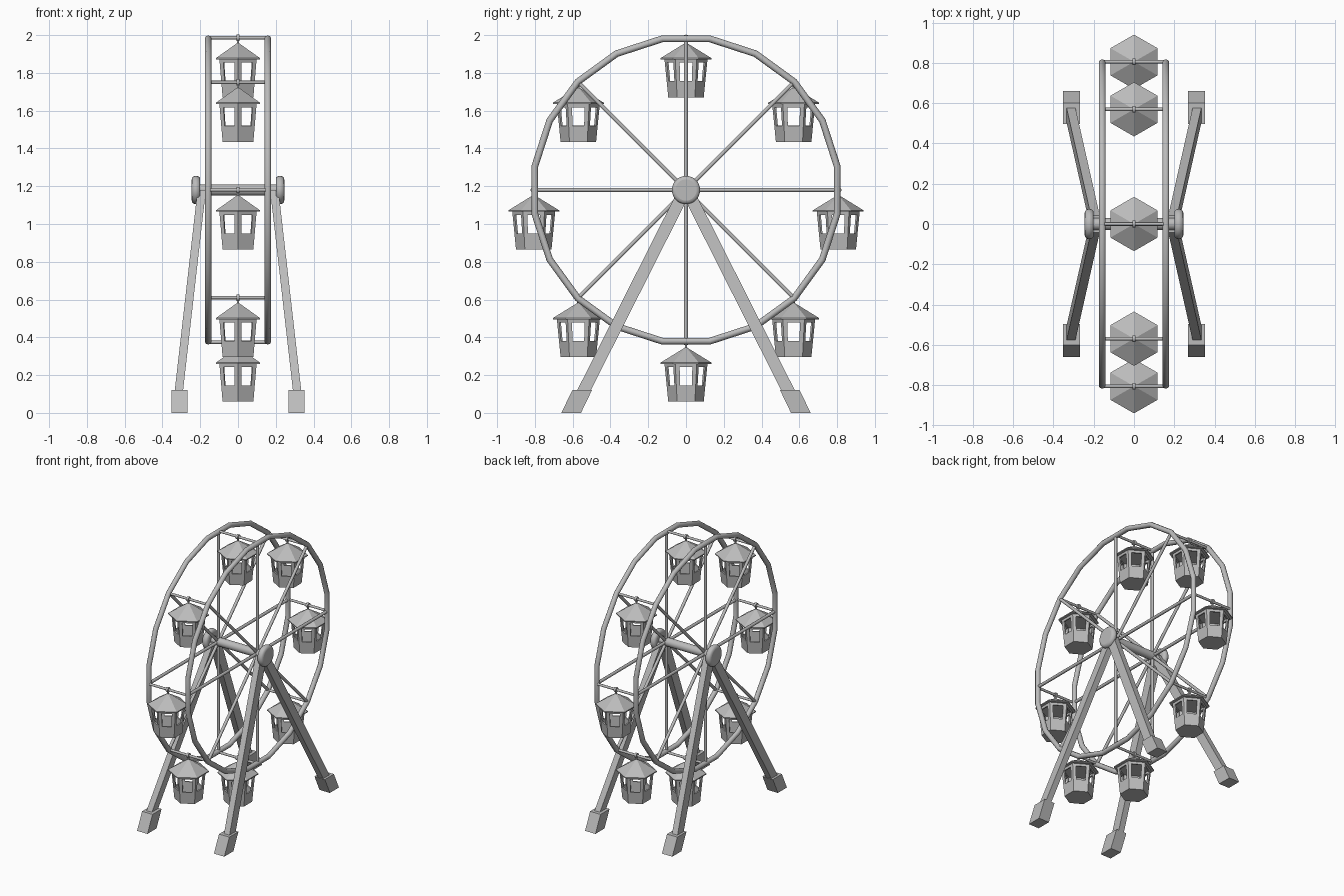
import bpy, bmesh, math
from mathutils import Vector, Matrix

if "Cube" in bpy.data.objects:
    bpy.data.objects.remove(bpy.data.objects["Cube"])

HUB_Z, RIM_R, RIM_X = 1.18, 0.81, 0.158
grey = bpy.data.materials.new("plain_grey")
grey.diffuse_color = (0.5, 0.5, 0.5, 1)
grey.use_nodes = True
grey.node_tree.nodes["Principled BSDF"].inputs["Base Color"].default_value = grey.diffuse_color


def finish(ob, name, smooth=False):
    ob.name = name
    ob.data.materials.clear()
    ob.data.materials.append(grey)
    if smooth:
        bpy.ops.object.select_all(action='DESELECT')
        ob.select_set(True)
        bpy.context.view_layer.objects.active = ob
        bpy.ops.object.shade_smooth_by_angle(angle=math.radians(50))
    return ob


def from_bmesh(bm, name):
    bmesh.ops.recalc_face_normals(bm, faces=bm.faces)
    me = bpy.data.meshes.new(name)
    bm.to_mesh(me)
    bm.free()
    ob = bpy.data.objects.new(name, me)
    bpy.context.collection.objects.link(ob)
    return finish(ob, name)


def rod(name, a, b, r, sides=10):
    a, b = Vector(a), Vector(b)
    d = b - a
    bpy.ops.mesh.primitive_cylinder_add(vertices=sides, radius=r, depth=d.length, location=(a + b) / 2,
                                        rotation=d.to_track_quat('Z', 'Y').to_euler())
    return finish(bpy.context.object, name, True)


def prism(name, bottom, top, half_x, half_y):
    """Sheared box between two horizontal rectangles."""
    bm = bmesh.new()
    corners = ((-1, -1), (1, -1), (1, 1), (-1, 1))
    lo, hi = [[bm.verts.new(Vector(c) + Vector((i * half_x, j * half_y, 0))) for i, j in corners]
              for c in (bottom, top)]
    bm.faces.new(lo)
    bm.faces.new(hi)
    for k in range(4):
        n = (k + 1) % 4
        bm.faces.new((lo[k], lo[n], hi[n], hi[k]))
    return from_bmesh(bm, name)


def hexagon(r, z):
    # corners point along +y and -y
    return [Vector((r * math.sin(k * math.pi / 3), r * math.cos(k * math.pi / 3), z)) for k in range(6)]


def cabin_mesh():
    """Tapered six-sided tub with a window opening in every side."""
    bm = bmesh.new()
    z0, z1, r0, r1 = -0.315, -0.112, 0.094, 0.114
    rows = (z0, -0.23, -0.132, z1)
    rings = []
    for z in rows:
        ring = []
        h = hexagon(r0 + (r1 - r0) * (z - z0) / (z1 - z0), z)
        for k in range(6):
            ring += [bm.verts.new(h[k].lerp(h[(k + 1) % 6], t)) for t in (0, 0.2, 0.8)]
        rings.append(ring)
    for j in range(3):
        for k in range(18):
            if j == 1 and k % 3 == 1:
                continue
            n = (k + 1) % 18
            bm.faces.new((rings[j][k], rings[j][n], rings[j + 1][n], rings[j + 1][k]))
    bm.faces.new(rings[0])
    return bm


def roof_mesh():
    bm = bmesh.new()
    low = [bm.verts.new(v) for v in hexagon(0.135, -0.115)]
    lip = [bm.verts.new(v) for v in hexagon(0.135, -0.108)]
    tip = bm.verts.new((0, 0, -0.025))
    bm.faces.new(low)
    for k in range(6):
        n = (k + 1) % 6
        bm.faces.new((low[k], low[n], lip[n], lip[k]))
        bm.faces.new((lip[k], lip[n], tip))
    return bm


# Rims, spokes, hub caps and legs on both sides
for s, side in ((-1, "left"), (1, "right")):
    x = s * RIM_X
    bpy.ops.mesh.primitive_torus_add(major_segments=20, minor_segments=10, major_radius=RIM_R, minor_radius=0.018)
    rim = bpy.context.object
    rim.matrix_world = (Matrix.Translation((x, 0, HUB_Z)) @ Matrix.Rotation(math.pi / 2, 4, 'Y')
                        @ Matrix.Rotation(math.radians(9), 4, 'Z'))
    finish(rim, side + "_rim", True)
    for k in range(8):
        a = k * math.pi / 4
        rod(side + "_spoke", (x, 0, HUB_Z),
            (x, 0.8 * math.cos(a), HUB_Z + 0.8 * math.sin(a)), 0.011, 8)
    cap = rod(side + "_hub_cap", (s * 0.2, 0, HUB_Z), (s * 0.245, 0, HUB_Z), 0.075, 24)
    bev = cap.modifiers.new("round_edge", 'BEVEL')
    bev.width, bev.segments = 0.019, 3
    for t, end in ((-1, "front"), (1, "back")):
        prism(f"{side}_{end}_leg", (s * 0.315, t * 0.55, 0.1), (s * 0.192, t * 0.005, 1.18), 0.022, 0.036)
        prism(f"{side}_{end}_foot", (s * 0.31, t * 0.608, 0), (s * 0.31, t * 0.55, 0.12), 0.042, 0.052)

rod("axle", (-0.21, 0, HUB_Z), (0.21, 0, HUB_Z), 0.03, 16)

# Crossbars with a hanging cabin on each
for k in range(8):
    a = k * math.pi / 4
    y, z = 0.806 * math.cos(a), HUB_Z + 0.806 * math.sin(a)
    rod("crossbar", (-RIM_X, y, z), (RIM_X, y, z), 0.009, 8)
    rod("hanger_collar", (-0.008, y, z), (0.008, y, z), 0.017, 10)
    rod("hanger", (0, y, z), (0, y, z - 0.04), 0.006, 8)
    roof = from_bmesh(roof_mesh(), "cabin_roof")
    cabin = from_bmesh(cabin_mesh(), "cabin_body")
    wall = cabin.modifiers.new("wall", 'SOLIDIFY')
    wall.thickness, wall.offset = 0.01, -1
    roof.location = cabin.location = (0, y, z)
